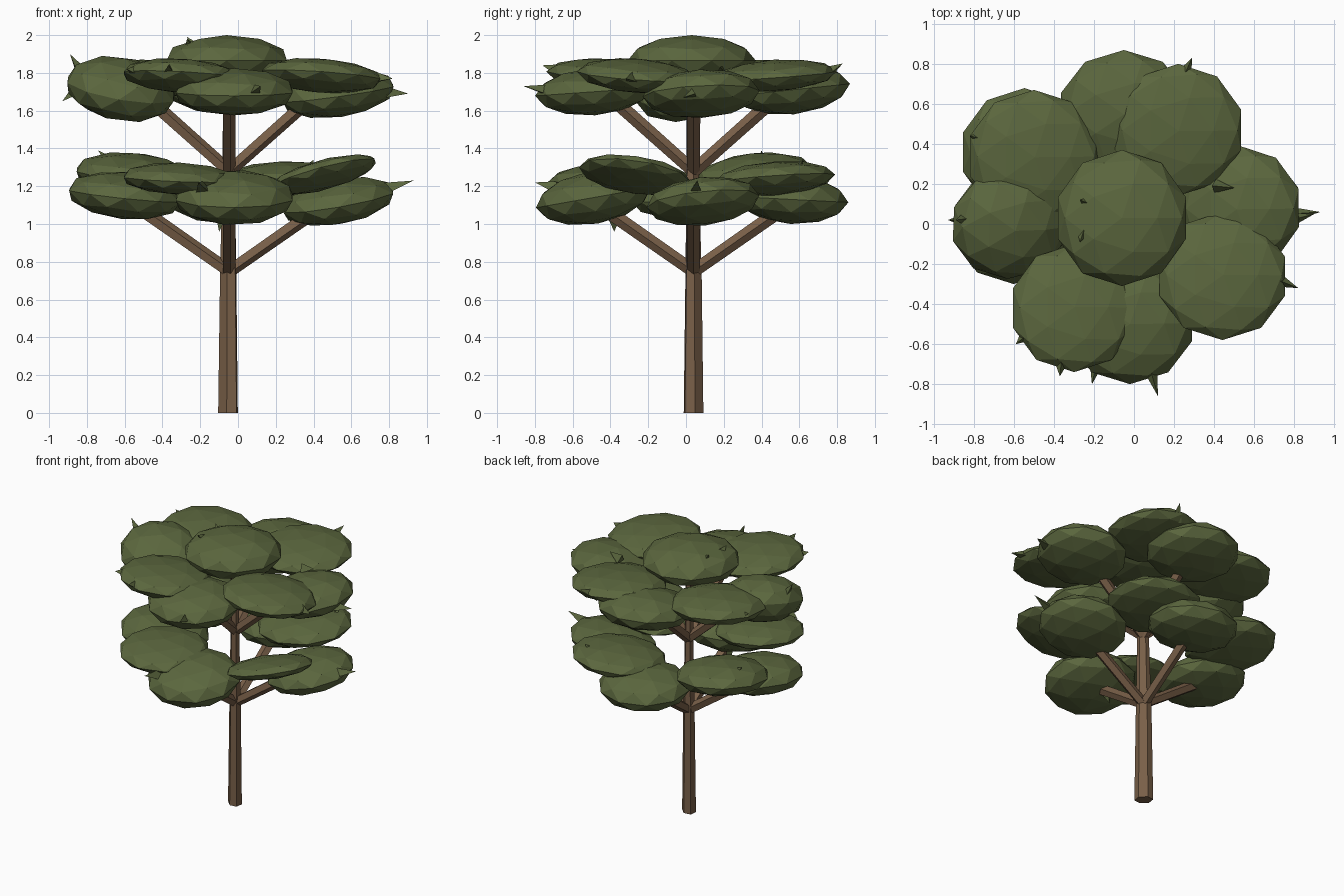
import bpy, bmesh, math
from mathutils import Vector, Matrix, Euler

if "Cube" in bpy.data.objects:
    bpy.data.objects.remove(bpy.data.objects["Cube"])


def material(name, color):
    m = bpy.data.materials.new(name)
    m.diffuse_color = color
    m.use_nodes = True
    m.node_tree.nodes["Principled BSDF"].inputs["Base Color"].default_value = m.diffuse_color
    return m


bark = material("bark", (0.19, 0.115, 0.065, 1))
leaf = material("leaf", (0.105, 0.135, 0.048, 1))


def finish(name, bm, mat):
    me = bpy.data.meshes.new(name)
    bm.normal_update()
    bm.to_mesh(me)
    bm.free()
    me.materials.append(mat)
    ob = bpy.data.objects.new(name, me)
    bpy.context.collection.objects.link(ob)
    return ob


def limb(name, points, radii, sides, squash=1.0, spin=0.0):
    """Tapered tube through points, capped at both ends."""
    bm = bmesh.new()
    pts = [Vector(p) for p in points]
    axis = (pts[-1] - pts[0]).normalized()
    turn = Vector((0, 0, 1)).rotation_difference(axis).to_matrix() @ Matrix.Rotation(spin, 3, 'Z')
    rings = []
    for p, r in zip(pts, radii):
        rings.append([bm.verts.new(p + turn @ Vector((r * math.cos(a), squash * r * math.sin(a), 0)))
                      for a in (math.tau * i / sides for i in range(sides))])
    for lo, hi in zip(rings, rings[1:]):
        for i in range(sides):
            j = (i + 1) % sides
            bm.faces.new((lo[i], lo[j], hi[j], hi[i]))
    bm.faces.new(rings[0][::-1])
    bm.faces.new(rings[-1])
    return finish(name, bm, bark)


def foliage(name, x, y, z, rx, ry, h, tilt_x=0, tilt_y=0):
    bm = bmesh.new()
    rot = Euler((math.radians(tilt_x), math.radians(tilt_y), 0)).to_matrix().to_4x4()
    mat = Matrix.Translation((x, y, z)) @ rot @ Matrix.Diagonal((rx, ry, h, 1))
    bmesh.ops.create_icosphere(bm, subdivisions=2, radius=1, matrix=mat)
    return finish(name, bm, leaf)


def leaf_tip(name, tip, base, width):
    """Small three-sided spike poking out of the foliage."""
    bm = bmesh.new()
    t, b = Vector(tip), Vector(base)
    turn = (t - b).to_track_quat('Z', 'Y').to_matrix().to_4x4()
    bmesh.ops.create_cone(bm, cap_ends=True, segments=3, radius1=width, radius2=0,
                          depth=(t - b).length,
                          matrix=Matrix.Translation((t + b) / 2) @ turn)
    return finish(name, bm, leaf)


# Trunk, slightly flattened along one diagonal
limb("trunk", [(-.053, .04, 0), (-.052, .04, .73), (-.05, .035, 1.28), (-.05, .03, 1.86)],
     [.064, .053, .040, .034], 6, .75, -math.pi / 4)

# Four branches below each leaf tier
for tier, z0, z1, reach in (("lower", .75, 1.12, .53), ("upper", 1.28, 1.69, .46)):
    for i in range(4):
        a = i * math.pi / 2
        d = Vector((math.cos(a), math.sin(a), 0))
        start = Vector((-.05, .04, z0))
        limb(f"{tier}_branch_{i + 1}",
             [start, start + d * reach + Vector((0, 0, z1 - z0))], [.036, .038], 5)

# Flattened leaf clumps: x, y, z, radii x y z, tilts
clumps = {
    "lower": [(-.60, .00, 1.15, .31, .30, .125, 3, 6),
              (.53, .09, 1.12, .31, .30, .12, 6, -10),
              (-.02, -.49, 1.14, .325, .31, .14, 10, 0),
              (-.05, .56, 1.13, .32, .30, .13, -3, 0),
              (-.55, .36, 1.26, .32, .32, .115, 6, 5),
              (.22, .47, 1.24, .33, .32, .09, 4, -3),
              (-.31, -.42, 1.24, .31, .31, .085, 3, 2),
              (.45, -.27, 1.26, .30, .30, .07, -8, -15)],
    "upper": [(-.62, .00, 1.715, .30, .28, .165, 12, 10),
              (.53, .08, 1.69, .31, .31, .125, 3, -8),
              (-.02, -.49, 1.70, .325, .31, .125, 4, 0),
              (-.05, .56, 1.71, .33, .31, .13, 6, 0),
              (-.50, .34, 1.77, .335, .33, .10, 4, 3),
              (.22, .47, 1.785, .33, .33, .085, 4, 2),
              (-.30, -.42, 1.785, .32, .32, .09, -4, 3),
              (.44, -.26, 1.785, .33, .32, .09, -4, 4),
              (-.06, .03, 1.865, .335, .34, .135, 0, 0)],
}
for tier, rows in clumps.items():
    for n, row in enumerate(rows, 1):
        foliage(f"{tier}_leaf_clump_{n}", *row)

# Stray leaf tips around the rims: tip, base, width
tips = [
    ((.90, .05, 1.69), (.78, .02, 1.69), .04), ((.93, .06, 1.23), (.78, .05, 1.18), .04),
    ((.82, -.32, 1.77), (.72, -.28, 1.77), .04), ((.29, .83, 1.85), (.24, .72, 1.78), .05),
    ((.12, -.86, 1.73), (.08, -.72, 1.70), .04), ((-.21, -.80, 1.22), (-.18, -.66, 1.18), .05),
    ((-.37, -.76, 1.84), (-.36, -.66, 1.80), .05), ((-.59, -.60, 1.82), (-.52, -.54, 1.80), .05),
    ((-.89, .02, 1.90), (-.80, .03, 1.74), .06), ((-.93, .02, 1.65), (-.80, .02, 1.74), .06),
    ((-.82, .44, 1.82), (-.74, .42, 1.78), .05), ((-.27, .12, 1.99), (-.22, .10, 1.92), .04),
    ((-.27, -.09, 1.98), (-.25, -.03, 1.93), .04), ((.50, .18, 1.83), (.40, .19, 1.80), .04),
    ((-.74, .40, 1.39), (-.68, .40, 1.32), .04), ((.40, .62, 1.34), (.36, .58, 1.27), .04),
    ((-.10, -.38, .96), (-.08, -.38, 1.04), .04),
]
for n, (tip, base, w) in enumerate(tips, 1):
    leaf_tip(f"leaf_tip_{n}", tip, base, w)
